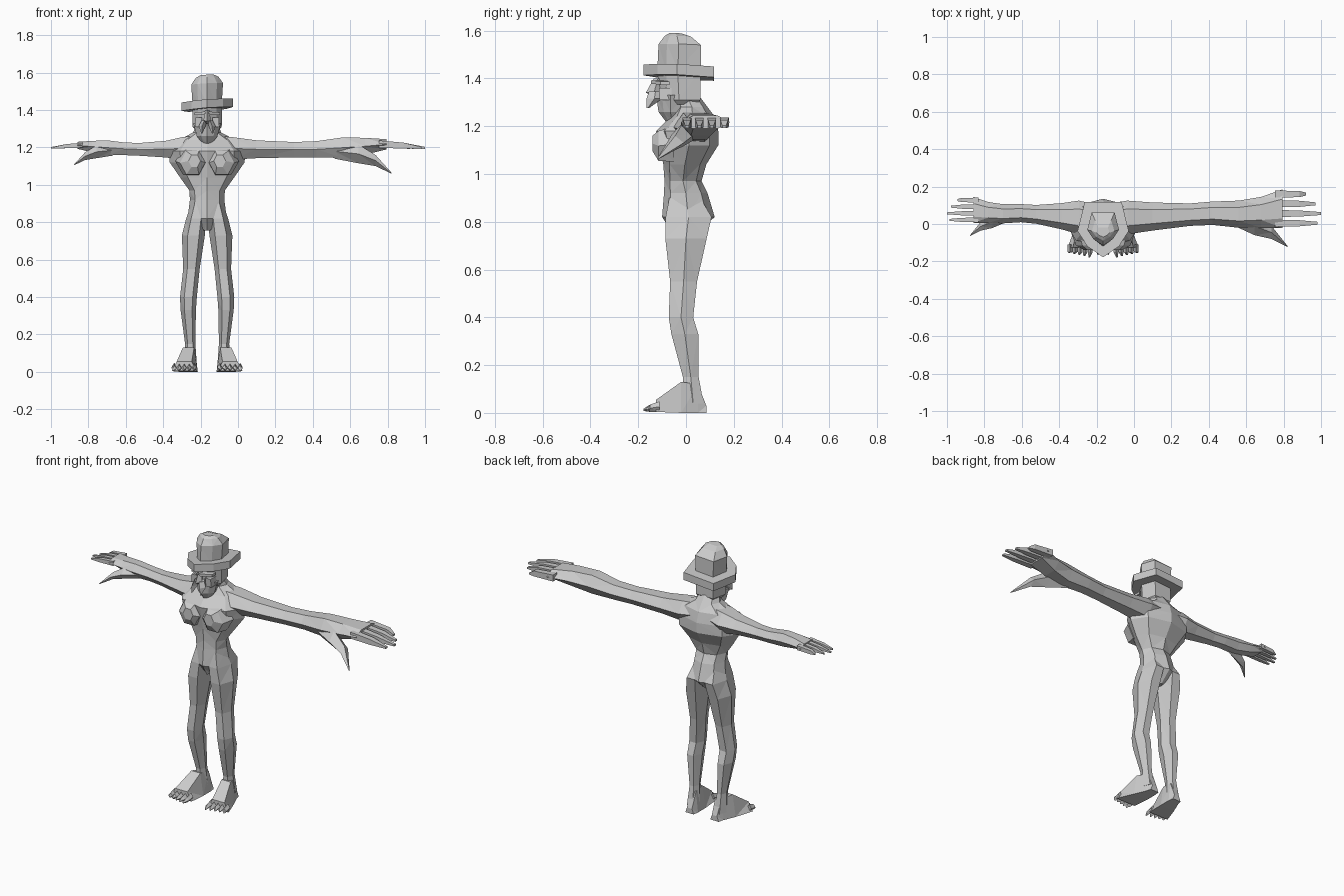
import bpy, bmesh, math
from mathutils import Vector

cube = bpy.data.objects.get("Cube")
if cube:
    bpy.data.objects.remove(cube)

CENTRE = -.165   # body centre line in x

grey = bpy.data.materials.new("plain grey")
grey.use_nodes = True
grey.diffuse_color = (.6, .6, .6, 1)
grey.node_tree.nodes["Principled BSDF"].inputs["Base Color"].default_value = grey.diffuse_color


def skin(name, rings):
    """Join equal-sized rings of points into a closed, faceted shell."""
    bm = bmesh.new()
    loops = [[bm.verts.new(p) for p in ring] for ring in rings]
    count = len(loops[0])
    for a, b in zip(loops, loops[1:]):
        for i in range(count):
            j = (i + 1) % count
            bm.faces.new((a[i], a[j], b[j], b[i]))
    bm.faces.new(loops[0][::-1])
    bm.faces.new(loops[-1])
    bmesh.ops.remove_doubles(bm, verts=bm.verts, dist=.0005)
    bmesh.ops.triangulate(bm, faces=bm.faces)
    bmesh.ops.recalc_face_normals(bm, faces=bm.faces)
    mesh = bpy.data.meshes.new(name)
    bm.to_mesh(mesh)
    bm.free()
    mesh.materials.append(grey)
    obj = bpy.data.objects.new(name, mesh)
    bpy.context.collection.objects.link(obj)
    return obj


def ring(axis, pos, a0, a1, b0, b1, sides, turn=0):
    """Polygon touching the given limits, square to an axis."""
    points = []
    for i in range(sides):
        angle = math.tau * (i + turn) / sides
        p = [(a0 + a1) / 2 + (a1 - a0) / 2 * math.cos(angle),
             (b0 + b1) / 2 + (b1 - b0) / 2 * math.sin(angle)]
        p.insert("xyz".index(axis), pos)
        points.append(Vector(p))
    return points


def loft(name, axis, rows, sides, place, turn=0):
    rings = [ring(axis, *row, sides, turn) for row in rows]
    return skin(name, [[place(p) for p in r] for r in rings])


def body(side=1):
    """Placement mirrored about the body centre line."""
    return lambda p: Vector((CENTRE + side * p.x, p.y, p.z))


# Torso: hips, waist, flaring back, shoulders and neck
torso_rows = [(z, -w, w, front, back) for z, w, front, back in (
    (.755, .02, -.06, .05),
    (.82, .105, -.1, .12),
    (.92, .092, -.092, .09),
    (.97, .095, -.09, .065),
    (1.04, .145, -.095, .085),
    (1.12, .2, -.11, .135),
    (1.18, .205, -.125, .135),
    (1.24, .15, -.065, .12),
    (1.28, .075, -.04, .09),
    (1.34, .05, -.05, .045))]
loft("torso", "z", torso_rows, 8, body())


def build_leg(side, label):
    place = body(side)
    rows = [(.9, .01, .085, -.08, .07),
            (.82, .006, .112, -.1, .122),
            (.73, .012, .135, -.1, .1),
            (.55, .04, .128, -.075, .055),
            (.4, .055, .145, -.08, .038),
            (.33, .06, .142, -.07, .06),
            (.15, .063, .118, -.018, .058),
            (.04, .055, .125, -.02, .08)]
    loft(label + "_leg", "z", rows, 6, place)
    # Foot: heel to ball, then five pointed toes
    rows = [(.085, .055, .11, 0, .03),
            (.05, .05, .12, 0, .12),
            (-.02, .05, .15, 0, .13),
            (-.125, .055, .19, .004, .055)]
    corner = [ring("y", y, x0, x1, z0, z1, 4, .5) for y, x0, x1, z0, z1 in rows]
    # Widen the diamond-cut square so it meets its limits
    for r in corner:
        mid = sum(r, Vector()) / 4
        r[:] = [place(mid + (p - mid) * 1.41) for p in r]
        for p in r[:2]:
            p.x += (mid.x * side + CENTRE - p.x) * .4
    skin(label + "_foot", corner)
    for i in range(5):
        x = .068 + i * .027
        tip = -.178 + .006 * i
        toe = [(-.11, x - .014, x + .014, .004, .048),
               (-.15, x - .012, x + .014, .004, .035),
               (tip, x + .002, x + .01, .008, .018)]
        loft(f"{label}_toe_{i + 1}", "y", toe, 4, place)

    # Chest muscle
    rows = [(-.05, .0, .17, 1.04, 1.21),
            (-.115, .01, .145, 1.045, 1.19),
            (-.14, .035, .1, 1.09, 1.165)]
    loft(label + "_chest", "y", rows, 6, place)


def build_arm(side, label, size):
    """The arm tapers toward its own size, so the two arms differ in length."""
    mid_y, mid_z, reach = .06, 1.2, 1.035

    def place(p):
        k = 1 + (size - 1) * min(1, max(0, p.x * 1.6 / reach))
        return Vector((CENTRE + side * (.13 + p.x * size),
                       mid_y + (p.y - mid_y) * k, mid_z + (p.z - mid_z) * k))

    rows = [(-.1, -.05, .11, 1.14, 1.27),
            (0, -.055, .125, 1.125, 1.265),
            (.135, -.035, .115, 1.135, 1.245),
            (.335, -.01, .11, 1.14, 1.235),
            (.455, -.005, .12, 1.14, 1.24),
            (.595, -.02, .125, 1.135, 1.262),
            (.715, -.02, .145, 1.155, 1.258),
            (.83, -.022, .185, 1.185, 1.248)]
    loft(label + "_arm", "x", rows, 6, place)
    # Four fingers: middle pair reaches furthest
    for i, tip in enumerate((1.015, reach, 1.005, .955)):
        y = .003 + i * .052
        rows = [(.79, y - .026, y + .028, 1.19, 1.245),
                (.92, y - .022, y + .024, 1.187, 1.232),
                (tip, y - .01, y + .012, 1.19, 1.205)]
        loft(f"{label}_finger_{i + 1}", "x", rows, 4, place, .5)
    # Thumb: a web spreading from the wrist to a drooping point
    rows = [(.55, .0, .06, 1.14, 1.22),
            (.68, -.06, .035, 1.115, 1.215),
            (.77, -.08, -.01, 1.1, 1.16),
            (.855, -.122, -.116, 1.06, 1.066)]
    loft(label + "_thumb", "x", rows, 4, place)


for side, label, size in ((1, "left", 1), (-1, "right", .68)):
    build_leg(side, label)
    build_arm(side, label, size)

# Head and hat share one outline: pointed front, flat back
HALF = [(0, -1), (.62, -.6), (1, -.05), (.72, 1)]
OUTLINE = HALF + [(-x, y) for x, y in HALF[:0:-1]]


def stack(name, rows, lean=0):
    rings = []
    for z, width, front, back in rows:
        mid, depth = (front + back) / 2, (back - front) / 2
        rings.append([Vector((CENTRE + x * width, mid + y * depth,
                              z + lean * (x * width - .7 * y * depth)))
                      for x, y in OUTLINE])
    return skin(name, rings)


stack("head", [(1.29, .06, -.09, .045), (1.31, .078, -.11, .06), (1.43, .08, -.12, .06)])
stack("beard", [(1.22, .025, -.085, -.03), (1.26, .055, -.115, -.01),
                (1.33, .074, -.125, .0)])
stack("hat_brim", [(1.405, .137, -.178, .118), (1.45, .137, -.178, .118)], .075)
stack("hat_crown", [(1.43, .078, -.12, .062), (1.54, .085, -.115, .062),
                    (1.575, .06, -.09, .02), (1.588, .035, -.07, -.02)], .05)

# Face: nose, brows, cheeks and drooping moustache
nose = [(1.4, -.012, .012, -.135, -.1), (1.34, -.02, .02, -.168, -.1),
        (1.325, -.012, .012, -.14, -.1)]
loft("nose", "z", nose, 4, body())
for side, label in ((1, "left"), (-1, "right")):
    brow = [(.008, -.155, -.1, 1.375, 1.395), (.068, -.115, -.06, 1.37, 1.39)]
    loft(label + "_brow", "x", brow, 4, body(side), .5)
    cheek = [(1.36, .02, .07, -.125, -.05), (1.31, .025, .072, -.12, -.05)]
    loft(label + "_cheek", "z", cheek, 4, body(side), .5)
    whisker = [(1.345, .0, .03, -.155, -.1), (1.315, .008, .045, -.165, -.1),
               (1.275, .025, .032, -.165, -.155)]
    loft(label + "_moustache", "z", whisker, 4, body(side))
